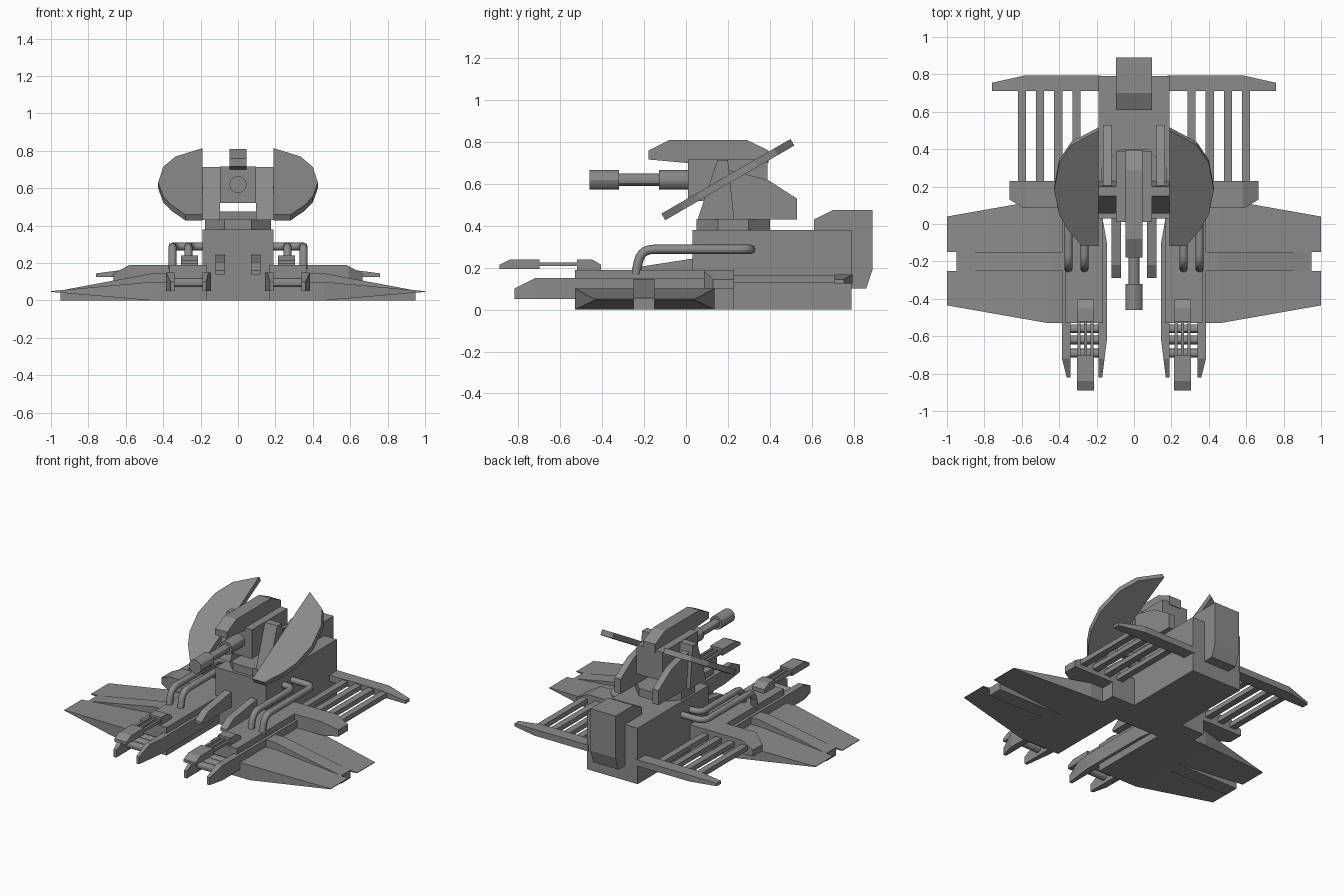
import bpy, bmesh
from mathutils import Vector, Matrix

cube = bpy.data.objects.get("Cube")
if cube:
    bpy.data.objects.remove(cube, do_unlink=True)

grey = bpy.data.materials.new("hull_grey")
grey.use_nodes = True
colour = (0.26, 0.26, 0.26, 1)
grey.diffuse_color = colour
grey.node_tree.nodes["Principled BSDF"].inputs["Base Color"].default_value = colour


def finish(name, bm, mirror):
    bmesh.ops.remove_doubles(bm, verts=bm.verts, dist=0.0005)
    bmesh.ops.recalc_face_normals(bm, faces=bm.faces)
    mesh = bpy.data.meshes.new(name)
    bm.to_mesh(mesh)
    bm.free()
    mesh.materials.append(grey)
    ob = bpy.data.objects.new(name, mesh)
    bpy.context.collection.objects.link(ob)
    if mirror:
        ob.modifiers.new("mirror", "MIRROR").use_mirror_merge = False
    return ob


def extrude(bm, pts, offset):
    face = bm.faces.new([bm.verts.new(p) for p in pts])
    new = bmesh.ops.extrude_face_region(bm, geom=[face])["geom"]
    moved = [v for v in new if isinstance(v, bmesh.types.BMVert)]
    bmesh.ops.translate(bm, verts=moved, vec=offset)


def box(name, x, y, z, mirror=False):
    side(name, x, [(y[0], z[0]), (y[1], z[0]), (y[1], z[1]), (y[0], z[1])], mirror)


def side(name, x, profile, mirror=False):
    """Side profile of (y, z) points extruded across x."""
    bm = bmesh.new()
    extrude(bm, [(x[0], y, z) for y, z in profile], (x[1] - x[0], 0, 0))
    finish(name, bm, mirror)


def plan(name, outline, low, high, cuts=(), mirror=True):
    """Outline of (x, y) points with heights given by rules of x and y."""
    bm = bmesh.new()
    extrude(bm, [(x, y, 0) for x, y in outline], (0, 0, 1))
    for axis, value in cuts:
        normal = Vector((axis == "x", axis == "y", 0))
        bmesh.ops.bisect_plane(bm, geom=bm.verts[:] + bm.edges[:] + bm.faces[:],
                               plane_co=normal * value, plane_no=normal)
    for v in bm.verts:
        v.co.z = (high if v.co.z > 0.5 else low)(v.co.x, v.co.y)
    finish(name, bm, mirror)


def ramp(t, a, b, za, zb):
    t = min(1, max(0, (t - a) / (b - a)))
    return za + t * (zb - za)


def rod(name, centre, axis, length, radius, sides, mirror=False):
    bm = bmesh.new()
    bmesh.ops.create_cone(bm, cap_ends=True, segments=sides, radius1=radius,
                          radius2=radius, depth=length)
    turn = {"x": Matrix.Rotation(1.570796, 4, "Y"), "y": Matrix.Rotation(1.570796, 4, "X"),
            "z": Matrix.Rotation(3.141593 / sides, 4, "Z")}[axis]
    bm.transform(Matrix.Translation(centre) @ turn)
    ob = finish(name, bm, mirror)
    if sides > 8:
        bpy.context.view_layer.objects.active = ob
        bpy.ops.object.select_all(action="DESELECT")
        ob.select_set(True)
        bpy.ops.object.shade_smooth_by_angle()


def pipe(name, corners, radius, bend):
    """Round tube through corner points with softened bends."""
    pts = [Vector(c) for c in corners]
    path = [pts[0]]
    for a, b, c in zip(pts, pts[1:], pts[2:]):
        p, q = b + (a - b).normalized() * bend, b + (c - b).normalized() * bend
        for i in range(6):
            t = i / 5
            path.append(p * (1 - t) ** 2 + b * 2 * t * (1 - t) + q * t * t)
    path.append(pts[-1])
    curve = bpy.data.curves.new(name, "CURVE")
    curve.dimensions = "3D"
    curve.bevel_depth, curve.bevel_resolution = radius, 2
    curve.use_fill_caps = True
    spline = curve.splines.new("POLY")
    spline.points.add(len(path) - 1)
    for sp, co in zip(spline.points, path):
        sp.co = (*co, 1)
    temp = bpy.data.objects.new("temp", curve)
    bpy.context.collection.objects.link(temp)
    bpy.context.view_layer.update()
    bm = bmesh.new()
    bm.from_mesh(bpy.data.meshes.new_from_object(
        temp.evaluated_get(bpy.context.evaluated_depsgraph_get())))
    bpy.data.objects.remove(temp)
    for f in bm.faces:
        f.smooth = len(f.verts) == 4
    finish(name, bm, True)


# Main hull, rear housing and front braces
box("hull", (-0.19, 0.19), (0.03, 0.79), (0, 0.38))
side("rear_housing", (-0.095, 0.095), [(0.61, 0.37), (0.61, 0.43), (0.7, 0.475), (0.89, 0.475),
                                       (0.89, 0.19), (0.86, 0.1), (0.78, 0.1), (0.78, 0.37)])
side("front_brace", (0.07, 0.12), [(0.04, 0.14), (0.04, 0.245), (-0.22, 0.205),
                                   (-0.29, 0.16), (-0.29, 0.14)], True)

# Side pods with prongs and cross rods
box("pod", (0.165, 0.365), (-0.53, 0.23), (0, 0.19), True)


def prong_top(x, y):
    return ramp(y, -0.82, -0.72, 0.1, 0.15)


plan("inner_prong", [(0.17, -0.82), (0.19, -0.82), (0.19, 0.04), (0.17, 0.04), (0.145, -0.1),
                     (0.145, -0.62)], lambda x, y: 0.05, prong_top, [("y", -0.72)])
plan("outer_prong", [(0.34, -0.82), (0.36, -0.82), (0.385, -0.72), (0.385, 0.1), (0.34, 0.1)],
     lambda x, y: 0.05, prong_top, [("y", -0.72)])
for y in (-0.56, -0.62, -0.69):
    rod("cross_rod", (0.265, y, 0.095), "x", 0.16, 0.024, 12, True)

# Small forward guns on the pods
side("gun_tip", (0.215, 0.305), [(-0.89, 0.195), (-0.89, 0.215), (-0.84, 0.24), (-0.7, 0.24),
                                 (-0.7, 0.195)], True)
side("gun_base", (0.215, 0.305), [(-0.52, 0.185), (-0.52, 0.24), (-0.45, 0.24), (-0.405, 0.215),
                                  (-0.405, 0.185)], True)
for x in (0.225, 0.26, 0.295):
    box("gun_bar", (x - 0.008, x + 0.008), (-0.71, -0.51), (0.208, 0.226), True)

# Wings tapering to a thin tip, with a thick central rib
plan("wing", [(0.19, -0.53), (0.46, -0.53), (1, -0.435), (1, -0.25), (0.95, -0.25), (0.95, -0.15),
              (1, -0.15), (1, 0.04), (0.46, 0.135), (0.19, 0.135)],
     lambda x, y: ramp(x, 0.46, 1, 0, 0.046), lambda x, y: ramp(x, 0.46, 1, 0.1, 0.05),
     [("x", 0.46)])
plan("wing_rib", [(0.36, -0.25), (0.95, -0.25), (0.95, -0.15), (0.36, -0.15)],
     lambda x, y: 0, lambda x, y: ramp(x, 0.45, 0.95, 0.147, 0.053), [("x", 0.45)])

# Rear outriggers: sponson, slats and rail
plan("sponson", [(0.19, 0.085), (0.59, 0.085), (0.665, 0.13), (0.665, 0.23), (0.19, 0.23)],
     lambda x, y: 0.1, lambda x, y: ramp(x, 0.58, 0.665, 0.19, 0.145), [("x", 0.58)])
for i in range(4):
    x = 0.307 + i * 0.0975
    box("slat", (x - 0.022, x + 0.022), (0.22, 0.72), (0.13, 0.162), True)
plan("rear_rail", [(0.18, 0.71), (0.76, 0.71), (0.76, 0.755), (0.58, 0.795), (0.18, 0.795)],
     lambda x, y: 0.125, lambda x, y: ramp(x, 0.58, 0.76, 0.168, 0.145), [("x", 0.58)])

# Pipes running from pods into the hull
for x, y in ((0.265, 0.22), (0.35, 0.31)):
    pipe("pipe", [(x, -0.24, 0.17), (x, -0.215, 0.288), (x, y, 0.288), (0.17, y, 0.288)],
         0.022, 0.06)

# Turret base, towers and rear ramps
rod("turret_base", (0, 0.225, 0.405), "z", 0.055, 0.19, 8)
side("turret_tower", (0.095, 0.19), [(0.055, 0.43), (0.15, 0.715), (0.2, 0.715), (0.23, 0.43)], True)
side("turret_ramp", (0.12, 0.165), [(0.19, 0.43), (0.53, 0.43), (0.53, 0.53), (0.39, 0.62),
                                    (0.19, 0.67)], True)

# Turret head and cannon
box("turret_head", (-0.097, 0.097), (0.01, 0.39), (0.52, 0.717))
side("head_crest", (-0.045, 0.045), [(-0.18, 0.717), (-0.18, 0.76), (-0.08, 0.81), (0.29, 0.81),
                                     (0.395, 0.76), (0.395, 0.7), (0.01, 0.7)])
for name, y0, y1, r in (("cannon_muzzle", -0.46, -0.32, 0.046), ("cannon_barrel", -0.33, -0.12, 0.029),
                        ("cannon_sleeve", -0.13, 0.03, 0.046)):
    rod(name, (0, (y0 + y1) / 2, 0.62), "y", y1 - y0, r, 12)

# Tilted shields beside the turret
shield = [(0.19, 0.508), (0.335, 0.43), (0.4, 0.335), (0.427, 0.19), (0.4, 0.06),
          (0.355, -0.02), (0.28, -0.108), (0.19, -0.108)]
normal = Vector((0, -0.5, 0.866)) * 0.036
bm = bmesh.new()
extrude(bm, [Vector((x, y, 0.443 + (y + 0.108) * 0.578)) - normal / 2 for x, y in shield], normal)
finish("shield", bm, True)
